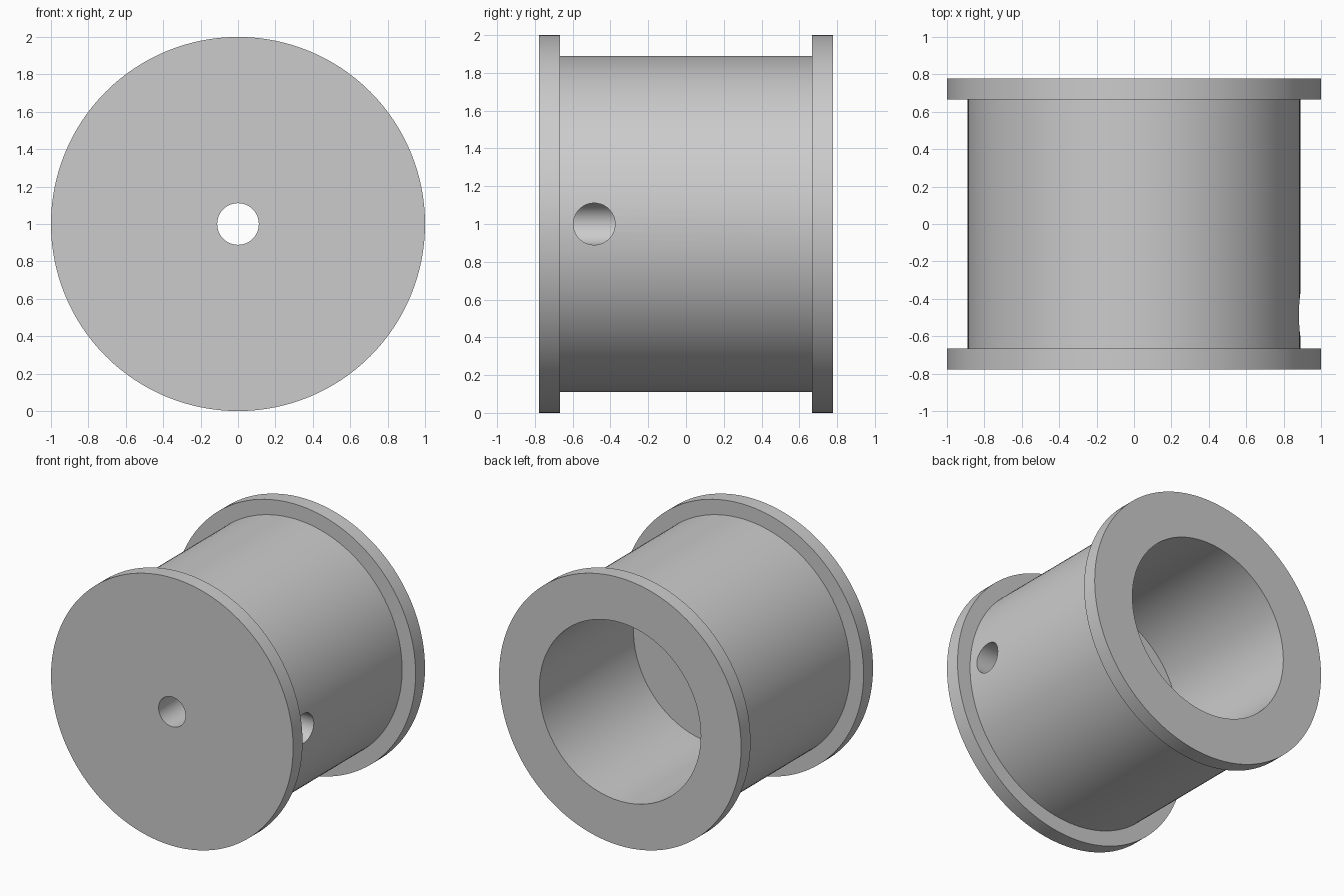
import bpy, bmesh, math
from mathutils import Matrix, Vector

cube = bpy.data.objects.get("Cube")
if cube:
    bpy.data.objects.remove(cube, do_unlink=True)

UNIT = 1 / 9
HALF = 7 * UNIT           # half length along y
AXIS_Z = 1.0
SEGMENTS = 128

grey = bpy.data.materials.new("plain grey")
grey.use_nodes = True
colour = (0.6, 0.6, 0.6, 1)
grey.diffuse_color = colour
grey.node_tree.nodes["Principled BSDF"].inputs["Base Color"].default_value = colour


def add_object(name, bm):
    bmesh.ops.recalc_face_normals(bm, faces=bm.faces)
    mesh = bpy.data.meshes.new(name)
    bm.to_mesh(mesh)
    bm.free()
    obj = bpy.data.objects.new(name, mesh)
    bpy.context.collection.objects.link(obj)
    mesh.materials.append(grey)
    return obj


def lathe(name, profile):
    """Revolve a closed (radius, y) profile around the y axis."""
    bm = bmesh.new()
    verts = [bm.verts.new((r, y, 0)) for r, y in profile]
    edges = [bm.edges.new((a, b)) for a, b in zip(verts, verts[1:] + verts[:1])]
    bmesh.ops.spin(bm, geom=verts + edges, cent=(0, 0, 0), axis=(0, 1, 0),
                   angle=math.tau, steps=SEGMENTS, use_merge=True)
    bmesh.ops.remove_doubles(bm, verts=bm.verts, dist=1e-5)
    bmesh.ops.translate(bm, verts=bm.verts, vec=(0, 0, AXIS_Z))
    return add_object(name, bm)


# Flanged spool: wide blind bore at the back, small through hole at the front
flange, drum, bore, hole = 9 * UNIT, 8 * UNIT, 6 * UNIT, UNIT
inner = HALF - UNIT
floor = HALF - 10 * UNIT
spool = lathe("flanged_spool", [
    (hole, -HALF), (flange, -HALF), (flange, -inner), (drum, -inner),
    (drum, inner), (flange, inner), (flange, HALF), (bore, HALF),
    (bore, floor), (hole, floor)])

# Radial screw hole on the +x side, reaching the central hole
bm = bmesh.new()
length = 1.2
place = Matrix.Translation(Vector((length / 2, -0.486, AXIS_Z)))
bmesh.ops.create_cone(bm, cap_ends=True, segments=64, radius1=hole * 0.995,
                      radius2=hole * 0.995, depth=length,
                      matrix=place @ Matrix.Rotation(math.pi / 2, 4, 'Y'))
cutter = add_object("screw_hole_cutter", bm)

cut = spool.modifiers.new("screw hole", 'BOOLEAN')
cut.operation = 'DIFFERENCE'
cut.solver = 'EXACT'
cut.object = cutter

bpy.ops.object.select_all(action='DESELECT')
bpy.context.view_layer.objects.active = spool
spool.select_set(True)
bpy.ops.object.modifier_apply(modifier=cut.name)
bpy.data.objects.remove(cutter, do_unlink=True)
bpy.ops.object.shade_smooth_by_angle(angle=math.radians(30))
